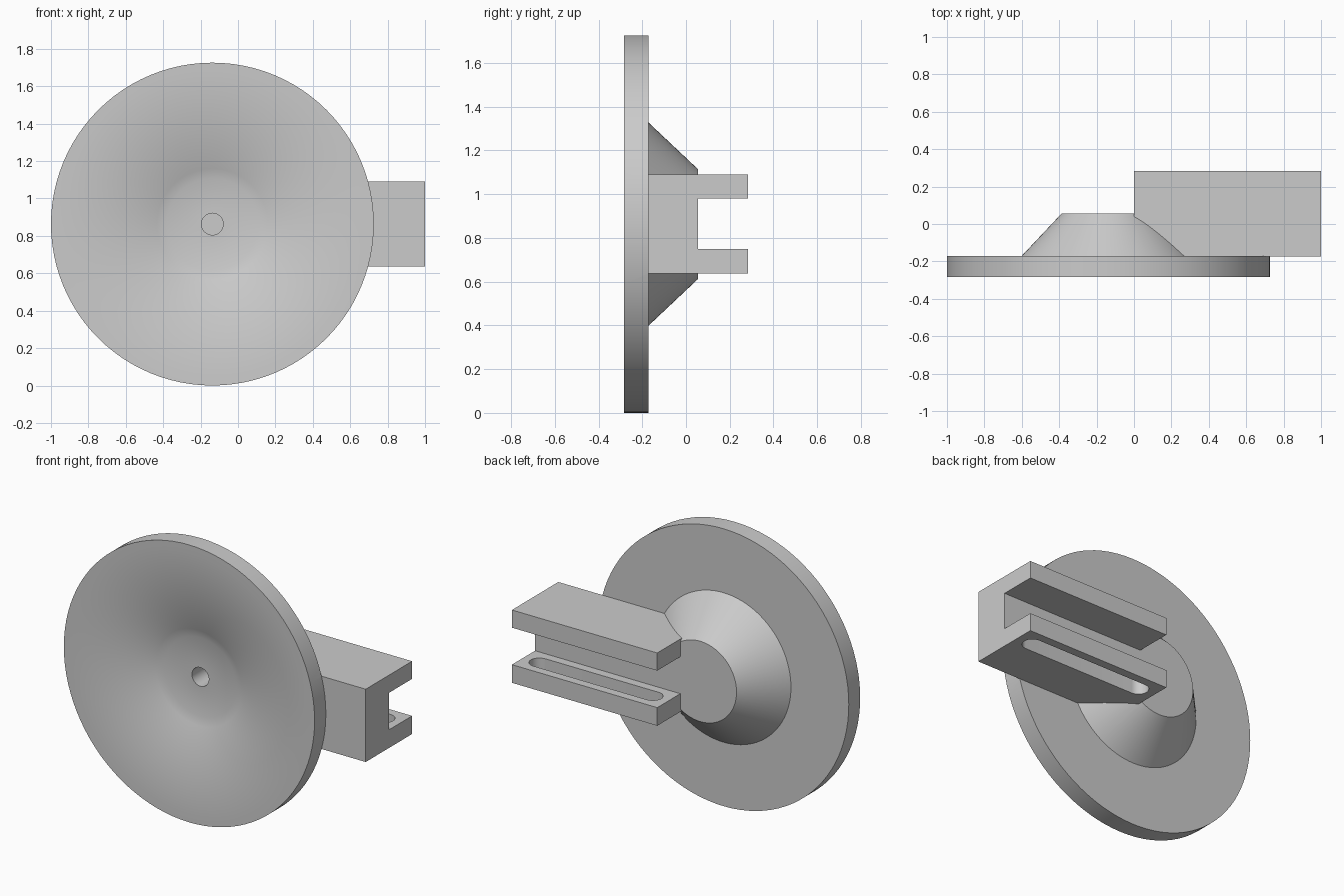
import bpy, bmesh, math
from mathutils import Vector

if "Cube" in bpy.data.objects:
    bpy.data.objects.remove(bpy.data.objects["Cube"])

grey = bpy.data.materials.new("plain_grey")
grey.use_nodes = True
GREY = (0.6, 0.6, 0.6, 1)
grey.diffuse_color = GREY
grey.node_tree.nodes["Principled BSDF"].inputs["Base Color"].default_value = GREY

RADIUS = 0.863
CENTRE = Vector((RADIUS - 1, 0, RADIUS))
FRONT, BACK, HUB = -0.284, -0.172, 0.056    # y of rim, disc back and hub face


def finish(bm, name):
    bmesh.ops.recalc_face_normals(bm, faces=bm.faces)
    mesh = bpy.data.meshes.new(name)
    bm.to_mesh(mesh)
    bm.free()
    mesh.materials.append(grey)
    obj = bpy.data.objects.new(name, mesh)
    bpy.context.collection.objects.link(obj)
    return obj


def lathe(name, profile, steps=96):
    """Revolve (radius, y) points around the y axis through CENTRE."""
    bm = bmesh.new()
    verts = [bm.verts.new(CENTRE + Vector((r, y, 0))) for r, y in profile]
    edges = [bm.edges.new(pair) for pair in zip(verts, verts[1:])]
    bmesh.ops.spin(bm, geom=verts + edges, cent=CENTRE, axis=(0, 1, 0),
                   angle=math.tau, steps=steps, use_duplicate=False)
    bmesh.ops.remove_doubles(bm, verts=bm.verts, dist=1e-4)
    return finish(bm, name)


def extrude(name, outline, direction):
    """Sweep a closed flat outline along a vector."""
    bm = bmesh.new()
    face = bm.faces.new([bm.verts.new(p) for p in outline])
    geom = bmesh.ops.extrude_face_region(bm, geom=[face])["geom"]
    moved = [v for v in geom if isinstance(v, bmesh.types.BMVert)]
    bmesh.ops.translate(bm, verts=moved, vec=direction)
    return finish(bm, name)


def combine(target, tool, operation):
    """Boolean the tool into the target, then drop the tool."""
    mod = target.modifiers.new("combine", 'BOOLEAN')
    mod.operation = operation
    mod.solver = 'EXACT'
    mod.object = tool
    graph = bpy.context.evaluated_depsgraph_get()
    mesh = bpy.data.meshes.new_from_object(target.evaluated_get(graph))
    target.modifiers.clear()
    target.data = mesh
    bpy.data.objects.remove(tool)


# Dished disc with a blind centre hole and a conical hub behind
FLOOR, FLOOR_R, STEPS = -0.174, 0.245, 12
hole = [(0, -0.03), (0.058, -0.03), (0.058, FLOOR)]
dish = []
for i in range(STEPS + 1):
    t = i / STEPS
    dish.append((FLOOR_R + (RADIUS - FLOOR_R) * t,
                 FRONT + (FLOOR - FRONT) * (1 - t) ** 2))
hub = [(RADIUS, BACK), (0.465, BACK), (0.25, HUB), (0, HUB)]
disc = lathe("dished_disc_with_arm", hole + dish + hub)

# Channel-shaped arm, open at the back
TIP, ROOT = 0.283, BACK - 0.001
channel = [(ROOT, 0.637), (TIP, 0.637), (TIP, 0.75), (HUB, 0.75),
           (HUB, 0.98), (TIP, 0.98), (TIP, 1.09), (ROOT, 1.09)]
arm = extrude("channel_arm", [(0, y, z) for y, z in channel], (1, 0, 0))

# Long rounded slot through the lower flange
R, N = 0.059, 16
slot = []
for end_x, start in ((0.89, -math.pi / 2), (0.11, math.pi / 2)):
    for i in range(N + 1):
        a = start + math.pi * i / N
        slot.append((end_x + R * math.cos(a), 0.17 + R * math.sin(a), 0.6))
combine(arm, extrude("slot_cutter", slot, (0, 0, 0.2)), 'DIFFERENCE')

# Merge the arm into the hub so no hidden walls remain
combine(disc, arm, 'UNION')

# Smooth round surfaces, keep hard edges
bpy.ops.object.select_all(action='DESELECT')
disc.select_set(True)
bpy.context.view_layer.objects.active = disc
bpy.ops.object.shade_smooth_by_angle(angle=math.radians(30))
